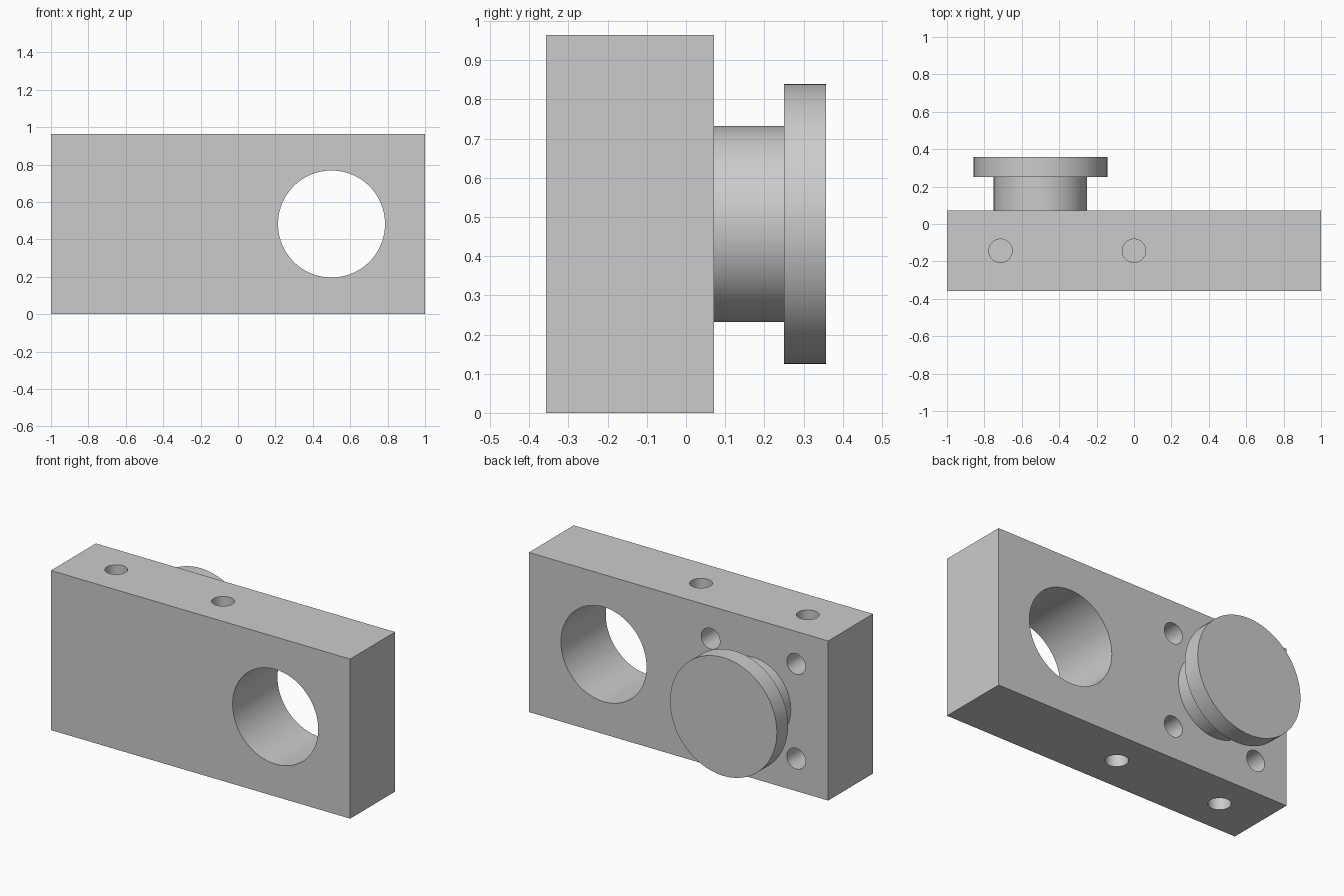
import bpy
import bmesh
import math
from mathutils import Matrix, Vector

cube = bpy.data.objects.get("Cube")
if cube:
    bpy.data.objects.remove(cube, do_unlink=True)

# Main dimensions
FRONT, BACK, REAR = -0.357, 0.071, 0.357
HEIGHT = 0.964
MID_Z = HEIGHT / 2
KNOB_X, BORE_X = -0.5, 0.5
BOLT_R, BOLT_DEPTH, BOLT_OFFSET = 0.0625, 0.286, 0.286
MID_Y = (FRONT + BACK) / 2

grey = bpy.data.materials.new("plain grey")
grey.use_nodes = True
colour = (0.6, 0.6, 0.6, 1)
grey.diffuse_color = colour
grey.node_tree.nodes["Principled BSDF"].inputs["Base Color"].default_value = colour


def make_object(name, bm):
    bmesh.ops.recalc_face_normals(bm, faces=bm.faces)
    mesh = bpy.data.meshes.new(name)
    bm.to_mesh(mesh)
    bm.free()
    mesh.materials.append(grey)
    obj = bpy.data.objects.new(name, mesh)
    bpy.context.collection.objects.link(obj)
    return obj


def activate(obj):
    bpy.ops.object.select_all(action="DESELECT")
    obj.select_set(True)
    bpy.context.view_layer.objects.active = obj


def drill(target, start, end, radius, sides):
    """Cut a round hole in target along the line from start to end."""
    start, end = Vector(start), Vector(end)
    axis = end - start
    turn = axis.to_track_quat("Z", "Y").to_matrix().to_4x4()
    bm = bmesh.new()
    bmesh.ops.create_cone(bm, cap_ends=True, segments=sides, radius1=radius,
                          radius2=radius, depth=axis.length,
                          matrix=Matrix.Translation((start + end) / 2) @ turn)
    cutter = make_object("hole_cutter", bm)
    cutter.hide_render = True
    activate(target)
    mod = target.modifiers.new("hole", "BOOLEAN")
    mod.operation = "DIFFERENCE"
    mod.solver = "EXACT"
    mod.object = cutter
    bpy.ops.object.modifier_apply(modifier=mod.name)
    bpy.data.objects.remove(cutter, do_unlink=True)


# Rectangular block
bm = bmesh.new()
bmesh.ops.create_cube(bm, size=1, matrix=Matrix.Translation((0, MID_Y, MID_Z))
                      @ Matrix.Diagonal((2, BACK - FRONT, HEIGHT, 1)))
block = make_object("block", bm)

# Large bore from front to back
drill(block, (BORE_X, FRONT - 0.1, MID_Z), (BORE_X, BACK + 0.1, MID_Z), 0.286, 96)

# Four blind holes around the knob
for sx in (-1, 1):
    for sz in (-1, 1):
        x, z = KNOB_X + sx * BOLT_OFFSET, MID_Z + sz * BOLT_OFFSET
        drill(block, (x, BACK + 0.05, z), (x, BACK - BOLT_DEPTH, z), BOLT_R, 48)

# Blind holes in the top and bottom edges
for x in (-0.714, 0):
    drill(block, (x, MID_Y, HEIGHT + 0.05), (x, MID_Y, HEIGHT - BOLT_DEPTH), BOLT_R, 48)
    drill(block, (x, MID_Y, -0.05), (x, MID_Y, BOLT_DEPTH), BOLT_R, 48)

# Flanged knob, turned around the y axis
bm = bmesh.new()
profile = [(0.25, BACK), (0.25, 0.25), (0.357, 0.25), (0.357, REAR), (0, REAR)]
verts = [bm.verts.new((KNOB_X + r, y, MID_Z)) for r, y in profile]
edges = [bm.edges.new(pair) for pair in zip(verts, verts[1:])]
bmesh.ops.spin(bm, geom=verts + edges, cent=(KNOB_X, 0, MID_Z), axis=(0, 1, 0),
               angle=math.tau, steps=96, use_merge=False)
bmesh.ops.remove_doubles(bm, verts=bm.verts, dist=0.0005)
knob = make_object("flanged_knob", bm)

for obj in (block, knob):
    activate(obj)
    bpy.ops.object.shade_smooth_by_angle(angle=math.radians(30))
